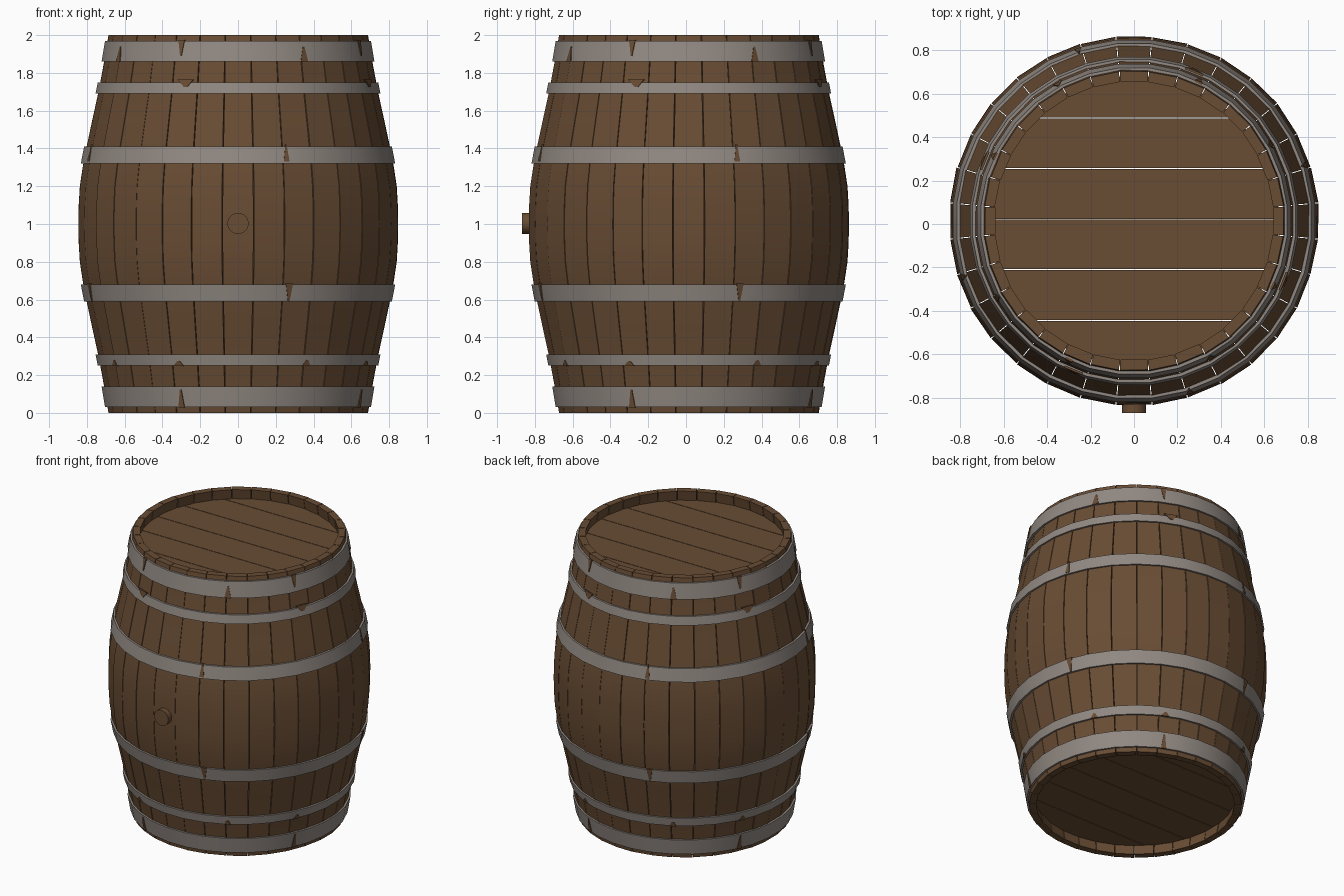
import bpy, bmesh, math, random
from mathutils import Vector

if "Cube" in bpy.data.objects:
    bpy.data.objects.remove(bpy.data.objects["Cube"])

random.seed(4)
CY = 0.014          # barrel axis sits a little behind the bung
N = 32              # staves around the barrel
THICK = 0.047
PROFILE = [(0, .686), (.15, .711), (.3, .739), (.45, .772), (.6, .804), (.7, .823), (.8, .838),
           (.9, .844), (1.0, .846)]
PROFILE += [(2 - z, r) for z, r in reversed(PROFILE[:-1])]


def material(name, rgb):
    m = bpy.data.materials.new(name)
    m.diffuse_color = (*rgb, 1)
    m.use_nodes = True
    m.node_tree.nodes["Principled BSDF"].inputs["Base Color"].default_value = m.diffuse_color
    return m


WOOD = material("oak_brown", (.140, .073, .034))
STEEL = material("dull_steel", (.285, .250, .225))


def radius(z):
    for (z0, r0), (z1, r1) in zip(PROFILE, PROFILE[1:]):
        if z <= z1:
            return r0 + (r1 - r0) * (z - z0) / (z1 - z0)
    return PROFILE[-1][1]


def point(a, r, side, z):
    # angle a runs from the front (-y) towards +x; side is the tangent offset
    return Vector((math.sin(a) * r + math.cos(a) * side,
                   CY - math.cos(a) * r + math.sin(a) * side, z))


def finish(name, bm, mat, smooth=False):
    bmesh.ops.recalc_face_normals(bm, faces=bm.faces)
    me = bpy.data.meshes.new(name)
    bm.to_mesh(me)
    bm.free()
    me.materials.append(mat)
    ob = bpy.data.objects.new(name, me)
    bpy.context.collection.objects.link(ob)
    if smooth:
        bpy.ops.object.select_all(action='DESELECT')
        ob.select_set(True)
        bpy.context.view_layer.objects.active = ob
        bpy.ops.object.shade_smooth_by_angle(angle=math.radians(30))
    return ob


def loft(bm, rings, closed=False):
    # skin equal-length rings of points, capping the ends unless closed
    vs = [[bm.verts.new(p) for p in ring] for ring in rings]
    n = len(vs[0])
    pairs = list(zip(vs, vs[1:])) + ([(vs[-1], vs[0])] if closed else [])
    for a, b in pairs:
        for i in range(n):
            j = (i + 1) % n
            bm.faces.new((a[i], a[j], b[j], b[i]))
    if not closed:
        bm.faces.new(vs[0])
        bm.faces.new(vs[-1])


# Curved staves, each very slightly twisted, with hairline gaps
bm = bmesh.new()
tan = math.tan(math.pi / N)
for i in range(N):
    a = 2 * math.pi * i / N
    dr = random.uniform(-.002, .002)
    tilt = random.uniform(-.02, .02)
    rings = []
    for z, r in PROFILE:
        r += dr
        wo, wi = r * tan - .002, (r - THICK) * tan - .002
        rings.append([point(a, r - tilt * wo, -wo, z), point(a, r + tilt * wo, wo, z),
                      point(a, r - THICK, wi, z), point(a, r - THICK, -wi, z)])
    loft(bm, rings)
finish("staves", bm, WOOD, True)

# Steel hoops, mirrored top and bottom
HOOPS = [("end", .03, .14), ("quarter", .25, .31), ("bulge", .59, .68)]
for name, lo, hi in HOOPS:
    for where, z0, z1 in (("lower", lo, hi), ("upper", 2 - hi, 2 - lo)):
        bm = bmesh.new()
        rings = []
        for z, off in ((z0, -.004), (z0, .013), (z1, .013), (z1, -.004)):
            r = (radius(z) + off) / math.cos(math.pi / N)
            rings.append([point(2 * math.pi * (i + .5) / N, r, 0, z) for i in range(N)])
        loft(bm, rings, True)
        finish(f"{where}_{name}_hoop", bm, STEEL, True)

# Wood splinters breaking through the hoops, repeated each quarter turn
CHIPS = [(-25, 1.975, 1.89, .018), (29, 1.86, 1.94, .022), (-22, 1.765, 1.725, .045),
         (18, 1.33, 1.42, .016), (19, .685, .59, .02), (-25, .028, .125, .018),
         (-25, .248, .275, .03), (29, .248, .28, .025)]
bm = bmesh.new()
for q in range(4):
    for deg, zb, zt, w in CHIPS:
        a = math.radians(deg + 90 * q)
        rings = []
        for off in (.008, .0185):
            rings.append([point(a, radius(zb) + off, -w, zb), point(a, radius(zb) + off, w, zb),
                          point(a, radius(zt) + off, w * .3, zt),
                          point(a, radius(zt) + off, -w * .1, zt)])
        loft(bm, rings)
finish("hoop_splinters", bm, WOOD)

# Recessed plank heads at both ends
SEAMS = [-.8, -.443, -.21, .022, .255, .487, .8]
R_HEAD = .665
for name, z0, z1 in (("bottom_head", .07, .11), ("top_head", 1.89, 1.93)):
    bm = bmesh.new()
    for y0, y1 in zip(SEAMS, SEAMS[1:]):
        lo = max(y0 + .002 - CY, -R_HEAD * .999)
        hi = min(y1 - .002 - CY, R_HEAD * .999)
        t0, t1 = math.asin(lo / R_HEAD), math.asin(hi / R_HEAD)
        arc = [t0 + (t1 - t0) * k / 8 for k in range(9)]
        right = [(R_HEAD * math.cos(t), R_HEAD * math.sin(t) + CY) for t in arc]
        outline = right + [(-x, y) for x, y in reversed(right)]
        loft(bm, [[Vector((x, y, z)) for x, y in outline] for z in (z0, z1)])
    finish(name, bm, WOOD)

# Round bung on the front
bm = bmesh.new()
loft(bm, [[Vector((.056 * math.cos(k * math.pi / 12), y, 1.003 + .056 * math.sin(k * math.pi / 12)))
           for k in range(24)] for y in (-.80, -.868)])
finish("bung", bm, WOOD, True)
